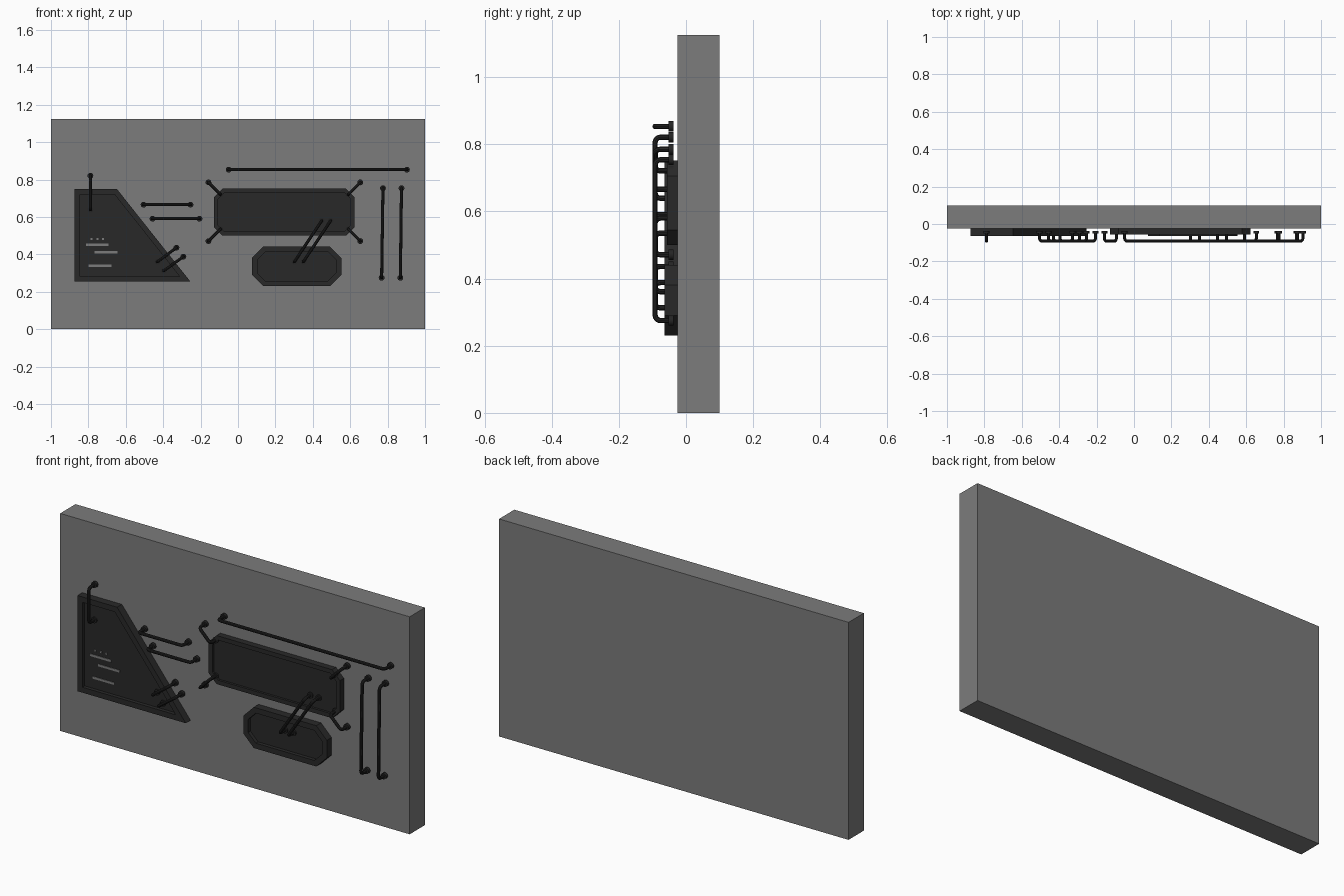
import bpy, bmesh
from math import pi, sin, cos
from mathutils import Vector

if "Cube" in bpy.data.objects:
    bpy.data.objects.remove(bpy.data.objects["Cube"])


def material(name, v):
    m = bpy.data.materials.new(name)
    m.diffuse_color = (v, v, v, 1)
    m.use_nodes = True
    m.node_tree.nodes["Principled BSDF"].inputs["Base Color"].default_value = m.diffuse_color
    return m


GREY = material("wall_grey", 0.2)
DARK = material("panel_dark", 0.022)
PIPE = material("pipe_dark", 0.018)


def box(name, lo, hi, mat):
    lo, hi = Vector(lo), Vector(hi)
    bpy.ops.mesh.primitive_cube_add(size=1, location=(lo + hi) / 2)
    o = bpy.context.object
    o.name = name
    o.scale = hi - lo
    o.data.materials.append(mat)
    return o


# Panel: extruded outline with a raised rim around a recessed floor
def panel(name, outline, front, rim, floor, back=-0.024):
    bm = bmesh.new()
    face = bm.faces.new([bm.verts.new((x, back, z)) for x, z in outline])
    ext = bmesh.ops.extrude_face_region(bm, geom=[face])["geom"]
    verts = [g for g in ext if isinstance(g, bmesh.types.BMVert)]
    bmesh.ops.translate(bm, verts=verts, vec=(0, front - back, 0))
    bmesh.ops.recalc_face_normals(bm, faces=bm.faces[:])
    top = min(bm.faces, key=lambda f: f.calc_center_median().y)
    bmesh.ops.inset_region(bm, faces=[top], thickness=rim, use_even_offset=True)
    ext = bmesh.ops.extrude_face_region(bm, geom=[top])["geom"]
    verts = [g for g in ext if isinstance(g, bmesh.types.BMVert)]
    bmesh.ops.translate(bm, verts=verts, vec=(0, floor - front, 0))
    if top.is_valid:
        bmesh.ops.delete(bm, geom=[top], context='FACES_ONLY')
    bmesh.ops.recalc_face_normals(bm, faces=bm.faces[:])
    me = bpy.data.meshes.new(name)
    bm.to_mesh(me)
    bm.free()
    me.materials.append(DARK)
    o = bpy.data.objects.new(name, me)
    bpy.context.collection.objects.link(o)


def chamfered(x0, x1, z0, z1, c):
    return [(x0 + c, z0), (x1 - c, z0), (x1, z0 + c), (x1, z1 - c),
            (x1 - c, z1), (x0 + c, z1), (x0, z1 - c), (x0, z0 + c)]


# Pipe: straight run with a rounded elbow and a flange at both ends
def pipe(name, a, b, out=-0.092, base=-0.04, r=0.0082, bend=0.016):
    a, b = Vector((a[0], 0, a[1])), Vector((b[0], 0, b[1]))
    d = (b - a).normalized()
    pts = []
    for end, s in ((a, d), (b, -d)):
        half = [end + Vector((0, base, 0))]
        for i in range(5):
            t = i / 4 * pi / 2
            half.append(end + s * bend * (1 - cos(t))
                        + Vector((0, out + bend * (1 - sin(t)), 0)))
        pts += half if end is a else half[::-1]
    cu = bpy.data.curves.new(name, 'CURVE')
    cu.dimensions = '3D'
    cu.bevel_depth = r
    cu.bevel_resolution = 3
    cu.use_fill_caps = True
    sp = cu.splines.new('POLY')
    sp.points.add(len(pts) - 1)
    for p, q in zip(sp.points, pts):
        p.co = (*q, 1)
    cu.materials.append(PIPE)
    o = bpy.data.objects.new(name, cu)
    bpy.context.collection.objects.link(o)
    bpy.ops.object.select_all(action='DESELECT')
    o.select_set(True)
    bpy.context.view_layer.objects.active = o
    bpy.ops.object.convert(target='MESH')
    o = bpy.context.object
    flanges = []
    for end in (a, b):
        bpy.ops.mesh.primitive_cylinder_add(
            vertices=16, radius=0.0155, depth=0.015,
            location=end + Vector((0, -0.0445, 0)), rotation=(pi / 2, 0, 0))
        bpy.context.object.data.materials.append(PIPE)
        flanges.append(bpy.context.object)
    for f in flanges + [o]:
        f.select_set(True)
    bpy.context.view_layer.objects.active = o
    bpy.ops.object.join()
    bpy.ops.object.shade_smooth_by_angle()
    o.name = name


# Wall slab
box("wall", (-1, -0.025, 0), (1, 0.1, 1.125), GREY)

# Recessed panels
panel("slanted_panel", [(-0.874, 0.254), (-0.254, 0.254), (-0.647, 0.749), (-0.874, 0.749)],
      -0.064, 0.028, -0.045)
panel("wide_panel", chamfered(-0.128, 0.623, 0.5, 0.751, 0.045), -0.057, 0.022, -0.045)
panel("small_panel", chamfered(0.075, 0.553, 0.23, 0.441, 0.06), -0.064, 0.028, -0.045)

# Light bars and dots on the slanted panel
for i, (x, z) in enumerate([(-0.814, 0.452), (-0.767, 0.411), (-0.799, 0.339)]):
    box(f"light_bar_{i}", (x, -0.048, z - 0.006), (x + 0.122, -0.044, z + 0.006), GREY)
for i in range(3):
    x = -0.783 + 0.031 * i
    box(f"light_dot_{i}", (x - 0.005, -0.048, 0.477), (x + 0.005, -0.044, 0.487), GREY)

# Straight pipes on the wall
pipe("top_pipe", (-0.05, 0.853), (0.903, 0.853))
pipe("left_vertical_pipe", (-0.789, 0.821), (-0.789, 0.639))
pipe("short_pipe_upper", (-0.505, 0.666), (-0.254, 0.666))
pipe("short_pipe_lower", (-0.457, 0.591), (-0.206, 0.591))
pipe("right_pipe_inner", (0.775, 0.754), (0.768, 0.275))
pipe("right_pipe_outer", (0.874, 0.754), (0.868, 0.275))

# Slanted pipe pairs
for i in range(2):
    pipe(f"edge_pipe_{i}", (-0.329 + 0.037 * i, 0.436 - 0.048 * i),
         (-0.43 + 0.034 * i, 0.361 - 0.048 * i))
    pipe(f"link_pipe_{i}", (0.447 + 0.048 * i, 0.58), (0.302 + 0.048 * i, 0.361))

# Corner pipes of the wide panel, mirrored about its centre
for sx in (-1, 1):
    for sz in (-1, 1):
        pipe(f"corner_pipe_{'l' if sx < 0 else 'r'}{'b' if sz < 0 else 't'}",
             (0.248 + sx * 0.406, 0.628 + sz * 0.157),
             (0.248 + sx * 0.342, 0.628 + sz * 0.093))
